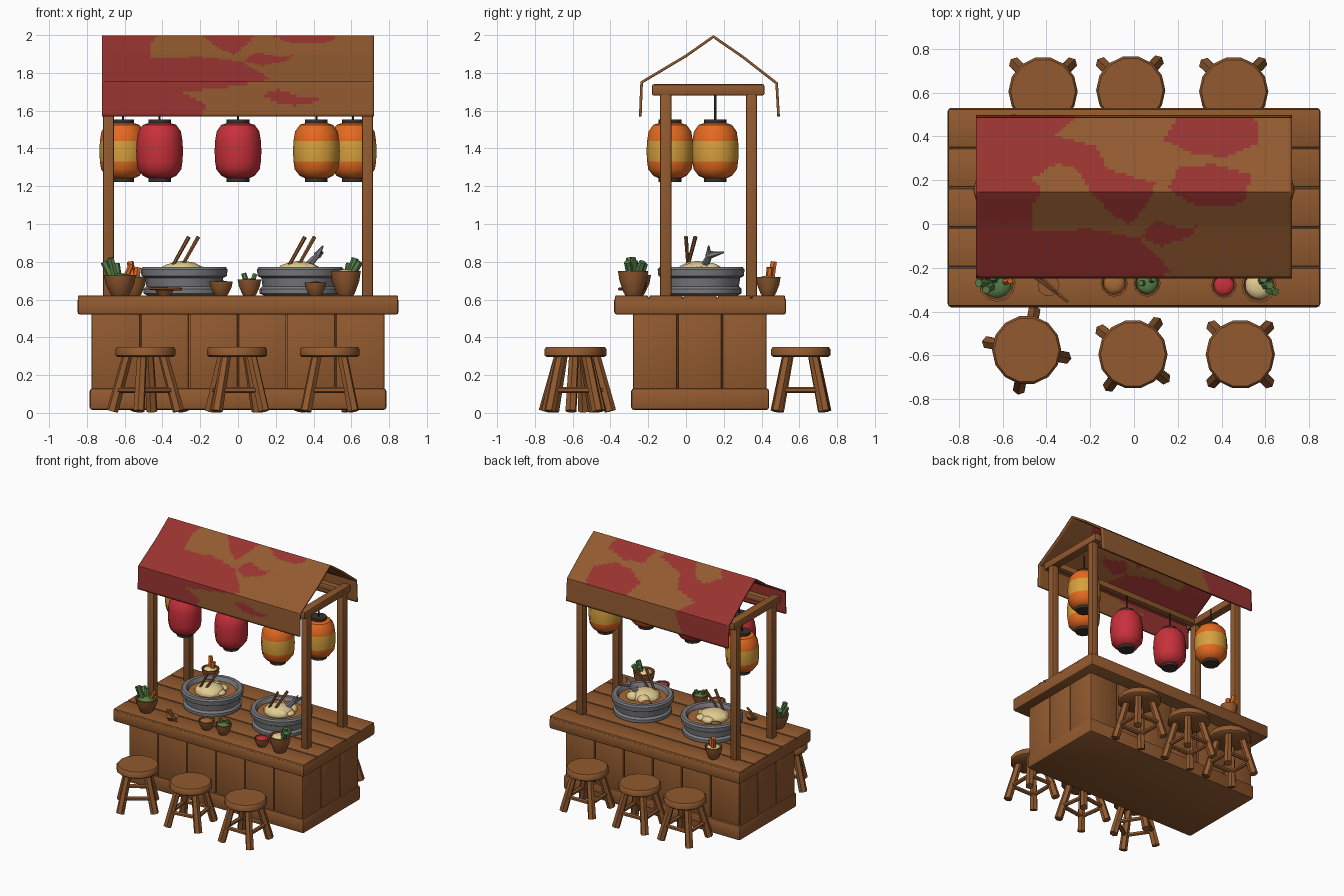
import bpy, bmesh, math, random
from mathutils import Vector, Matrix

if "Cube" in bpy.data.objects:
    bpy.data.objects.remove(bpy.data.objects["Cube"])

random.seed(4)


def material(name, r, g, b):
    m = bpy.data.materials.new(name)
    m.diffuse_color = [((c / 255 + 0.055) / 1.055) ** 2.4 for c in (r, g, b)] + [1]
    m.use_nodes = True
    m.node_tree.nodes["Principled BSDF"].inputs["Base Color"].default_value = m.diffuse_color
    return m


WOOD = material("brown wood", 146, 90, 47)
CLOTH = material("roof red", 152, 52, 48)
RED = material("lantern red", 200, 48, 58)
ORANGE = material("lantern orange", 228, 106, 32)
YELLOW = material("golden yellow", 214, 160, 60)
GREY = material("stone grey", 122, 121, 125)
NOODLE = material("noodle cream", 226, 204, 146)
GREEN = material("leaf green", 88, 128, 72)
DARK = material("dark iron", 58, 48, 42)
BROTH = material("broth brown", 168, 104, 52)


def finish(name, bm, mats, smooth=None):
    bmesh.ops.recalc_face_normals(bm, faces=bm.faces)
    me = bpy.data.meshes.new(name)
    bm.to_mesh(me)
    bm.free()
    ob = bpy.data.objects.new(name, me)
    bpy.context.collection.objects.link(ob)
    for m in mats if isinstance(mats, list) else [mats]:
        me.materials.append(m)
    if smooth:
        bpy.ops.object.select_all(action='DESELECT')
        ob.select_set(True)
        bpy.context.view_layer.objects.active = ob
        bpy.ops.object.shade_smooth_by_angle(angle=math.radians(smooth))
    return ob


def box(name, x, y, z, mat=WOOD, bevel=0.01):
    """Bevelled box from (min, max) pairs."""
    bm = bmesh.new()
    bmesh.ops.create_cube(bm, size=1)
    for v in bm.verts:
        v.co = [(a + b) / 2 + c * (b - a) for (a, b), c in zip((x, y, z), v.co)]
    if bevel:
        bmesh.ops.bevel(bm, geom=bm.edges[:], offset=bevel, segments=2, profile=0.5, affect='EDGES')
    return finish(name, bm, mat, 40)


def rod(name, a, b, r1, mat=WOOD, r2=None, sides=6):
    """Tapered rod between two points."""
    a, b = Vector(a), Vector(b)
    bm = bmesh.new()
    rot = (b - a).to_track_quat('Z', 'Y').to_matrix().to_4x4()
    bmesh.ops.create_cone(bm, cap_ends=True, segments=sides, radius1=r1, radius2=r1 if r2 is None else r2,
                          depth=(b - a).length, matrix=Matrix.Translation((a + b) / 2) @ rot)
    return finish(name, bm, mat, 35)


def lathe(name, profile, at, mats, sides=16, rule=None, smooth=40):
    """Spin (radius, height) points round z; rule(height) picks the material slot."""
    bm = bmesh.new()
    rings = []
    for r, z in profile:
        rings.append([bm.verts.new((at[0] + r * math.cos(t * math.tau / sides),
                                    at[1] + r * math.sin(t * math.tau / sides), at[2] + z))
                      for t in range(sides)])
    for lo, hi in zip(rings, rings[1:]):
        for i in range(sides):
            j = (i + 1) % sides
            f = bm.faces.new((lo[i], lo[j], hi[j], hi[i]))
            if rule:
                f.material_index = rule(f.calc_center_median().z - at[2])
    bm.faces.new(rings[0])
    bm.faces.new(rings[-1])
    return finish(name, bm, mats, smooth)


def lump(name, at, size, mat):
    bm = bmesh.new()
    bmesh.ops.create_icosphere(bm, subdivisions=2, radius=1,
                               matrix=Matrix.Translation(at) @ Matrix.Diagonal((*size, 1)))
    return finish(name, bm, mat, 50)


# Counter: plinth, core, wall boards, slab and top planks
box("plinth", (-0.785, 0.785), (-0.29, 0.44), (0.015, 0.13), bevel=0.015)
box("counter_core", (-0.755, 0.755), (-0.265, 0.41), (0.12, 0.54), bevel=0)
for i in range(6):
    x0 = -0.775 + i * 0.2583
    for side, y in (("front", (-0.28, -0.26)), ("back", (0.405, 0.425))):
        box(f"{side}_board", (x0 + 0.003, x0 + 0.255), y, (0.12, 0.53), bevel=0.006)
for i in range(3):
    y0 = -0.28 + i * 0.235
    for x in ((-0.775, -0.75), (0.75, 0.775)):
        box("end_board", x, (y0 + 0.003, y0 + 0.232), (0.12, 0.53), bevel=0.006)
box("counter_slab", (-0.85, 0.85), (-0.38, 0.53), (0.52, 0.61), bevel=0.015)
for i in range(5):
    y0 = -0.378 + i * 0.1812
    box("top_plank", (-0.848, 0.848), (y0 + 0.003, y0 + 0.178), (0.59, 0.622), bevel=0.007)

# Roof frame
for x in (-0.685, 0.685):
    for y in (-0.108, 0.347):
        box("post", (x - 0.029, x + 0.029), (y - 0.03, y + 0.03), (0.61, 1.70), bevel=0.009)
    box("end_beam", (x - 0.034, x + 0.034), (-0.18, 0.415), (1.68, 1.74))
for y in (-0.108, 0.347):
    box("long_beam", (-0.68, 0.68), (y - 0.026, y + 0.026), (1.685, 1.735))

# Cloth roof: fine strip grid, red patches chosen by outlines in (x, unrolled y)
PATCHES = [
    [(-.73, -.43), (-.19, -.43), (-.17, -.35), (-.3, -.29), (.0, -.25), (.18, -.22), (.02, -.06), (-.2, -.02),
     (-.47, -.03), (-.46, .1), (-.42, .15), (-.47, .2), (-.36, .27), (-.12, .24), (-.17, .35), (-.36, .4),
     (-.24, .5), (-.32, .67), (-.73, .67)],
    [(-.2, .15), (-.3, .3), (.1, .18), (.06, .1), (-.02, .0), (-.1, .05)],
    [(.03, -.05), (.1, .02), (.22, -.02), (.3, .0), (.26, -.05), (.12, -.1)],
    [(.16, .16), (.2, .25), (.36, .27), (.54, .22), (.5, .1), (.36, .08), (.25, .1)],
    [(.13, .38), (.2, .48), (.38, .49), (.57, .47), (.56, .36), (.42, .3), (.26, .32)],
    [(.13, -.3), (.22, -.27), (.32, -.31), (.45, -.33), (.3, -.36), (.2, -.34)],
]


def inside(poly, x, y):
    hit = False
    for (x1, y1), (x2, y2) in zip(poly, poly[1:] + poly[:1]):
        if (y1 > y) != (y2 > y) and x < x1 + (y - y1) * (x2 - x1) / (y2 - y1):
            hit = not hit
    return hit


outline = [(-.242, 1.57), (-.235, 1.75), (0, 1.89), (.145, 1.992), (.3, 1.885), (.48, 1.745), (.49, 1.57)]
section = []
for (y1, z1), (y2, z2) in zip(outline, outline[1:]):
    n = max(1, round(math.hypot(y2 - y1, z2 - z1) / 0.017))
    section += [(y1 + (y2 - y1) * k / n, z1 + (z2 - z1) * k / n) for k in range(n)]
section.append(outline[-1])
bm = bmesh.new()
NX = 84
grid = [[bm.verts.new((-0.72 + 1.44 * i / NX, y, z)) for y, z in section] for i in range(NX + 1)]
for a, b in zip(grid, grid[1:]):
    for k in range(len(section) - 1):
        f = bm.faces.new((a[k], a[k + 1], b[k + 1], b[k]))
        c = f.calc_center_median()
        drop = max(0, 1.747 - c.z)
        u = c.y - drop if c.y < 0.145 else c.y + drop
        f.material_index = int(any(inside(p, c.x, u) for p in PATCHES))
roof = finish("cloth_roof", bm, [WOOD, CLOTH], 25)
mod = roof.modifiers.new("thickness", 'SOLIDIFY')
mod.thickness, mod.offset = 0.014, 0

# Lanterns: ribbed paper body, dark caps, hanging hook
for x, y, red in ((-.61, .155, 0), (-.415, -.085, 1), (0, -.085, 1), (.415, -.085, 0), (.61, .155, 0)):
    body = [(.055, .02), (.088, .035), (.115, .07), (.121, .11), (.124, .165), (.121, .22), (.113, .27),
            (.088, .305), (.055, .315)]
    lathe("lantern_body", body, (x, y, 1.22), [RED] if red else [ORANGE, YELLOW], 12,
          None if red else lambda h: int(.11 < h < .22), 30)
    for z in (1.222, 1.527):
        lathe("lantern_cap", [(.06, 0), (.06, .027)], (x, y, z), DARK, 12)
    rod("lantern_hook", (x, y, 1.55), (x, y, 1.69), 0.006, DARK)

# Stools
for n, (x, y, deg) in enumerate(((-.49, -.575, 79), (-.005, -.595, 53), (.485, -.595, 45),
                                 (-.415, .605, 45), (-.015, .61, 47), (.455, .605, 46)), 1):
    lathe(f"stool_{n}_seat", [(.145, .295), (.158, .305), (.158, .338), (.148, .35)], (x, y, 0), WOOD, 14)
    mids = []
    for k in range(4):
        t = math.radians(deg + 90 * k)
        c, s = math.cos(t), math.sin(t)
        rod(f"stool_{n}_leg", (x + .178 * c, y + .178 * s, .009), (x + .095 * c, y + .095 * s, .31), .031, r2=.027)
        mids.append((x + .148 * c, y + .148 * s, .12))
    for a, b in zip(mids, mids[1:] + mids[:1]):
        rod(f"stool_{n}_stretcher", a, b, .016)

# Stone pots with broth, noodles and chopsticks
for x in (-0.285, 0.33):
    y = 0.08
    lathe("pot", [(.19, 0), (.215, .012), (.215, .035), (.2, .05), (.207, .095), (.226, .105), (.23, .14),
                  (.22, .152), (.19, .152), (.178, .135), (.17, .1)], (x, y, .62), GREY, 24)
    lathe("broth", [(.18, .1), (.18, .122)], (x, y, .62), BROTH, 24)
    lump("noodle_mound", (x - .01, y - .02, .75), (.115, .11, .055), NOODLE)
    for k in range(6):
        t = k * math.tau / 6 + random.uniform(-.3, .3)
        lump("noodle_curl", (x + .075 * math.cos(t), y + .075 * math.sin(t), .755),
             (.05, .045, random.uniform(.02, .04)), NOODLE)
    for d in (-.02, .03):
        rod("chopstick", (x - .04 + d, y - .07, .78), (x + .045 + d, y - .06 + d, .932), .009, r2=.011)
    lump("meat_slice", (x - .1, y + .09, .75), (.04, .035, .02), WOOD)
rod("fish_tail_stem", (.37, .10, .78), (.43, .13, .845), .022, GREY, .014)
rod("fish_tail_upper", (.42, .12, .835), (.45, .12, .885), .018, GREY, .004)
rod("fish_tail_side", (.42, .12, .835), (.45, .20, .85), .022, GREY, .004)


# Bowls and their contents
def bowl(x, y, r, h, fill):
    lathe("bowl", [(r * .5, 0), (r * .62, h * .12), (r * .9, h * .6), (r, h), (r * .88, h), (r * .75, h * .75)],
          (x, y, .62), WOOD, 12)
    lump("bowl_filling", (x, y, .62 + h * .88), (r * .8, r * .8, h * .2), fill)


def sticks(name, x, y, z, r, mat, tips):
    for dx, dy, top in tips:
        rod(name, (x + dx * .4, y + dy * .4, z), (x + dx, y + dy, top), r, mat, r * .9)


bowl(-.625, -.27, .085, .11, GREEN)
sticks("leek", -.625, -.27, .7, .021, GREEN, ((-.085, 0, .80), (-.05, -.03, .82), (-.02, .03, .79), (-.06, .05, .79)))
sticks("carrot", -.625, -.27, .7, .016, ORANGE, ((.06, .01, .785),))
bowl(.57, -.28, .08, .13, NOODLE)
sticks("leek", .57, -.28, .72, .021, GREEN, ((.05, 0, .82), (.075, -.03, .80), (.02, .03, .79), (.06, .05, .8)))
bowl(-.55, .435, .066, .1, NOODLE)
sticks("carrot", -.55, .435, .69, .02, ORANGE, ((-.02, .03, .80), (.02, .01, .77)))
bowl(-.09, -.27, .062, .075, BROTH)
bowl(.06, -.27, .062, .085, GREEN)
sticks("herb", .06, -.27, .68, .015, GREEN, ((-.03, 0, .74), (.03, .02, .735)))
bowl(.41, -.28, .058, .07, RED)
lathe("small_dish", [(.03, 0), (.05, .03), (.04, .03)], (-.39, -.28, .62), WOOD, 10)
rod("resting_chopstick", (-.47, -.23, .66), (-.30, -.355, .655), .008)
rod("resting_chopstick", (-.45, -.22, .66), (-.31, -.35, .655), .008)
